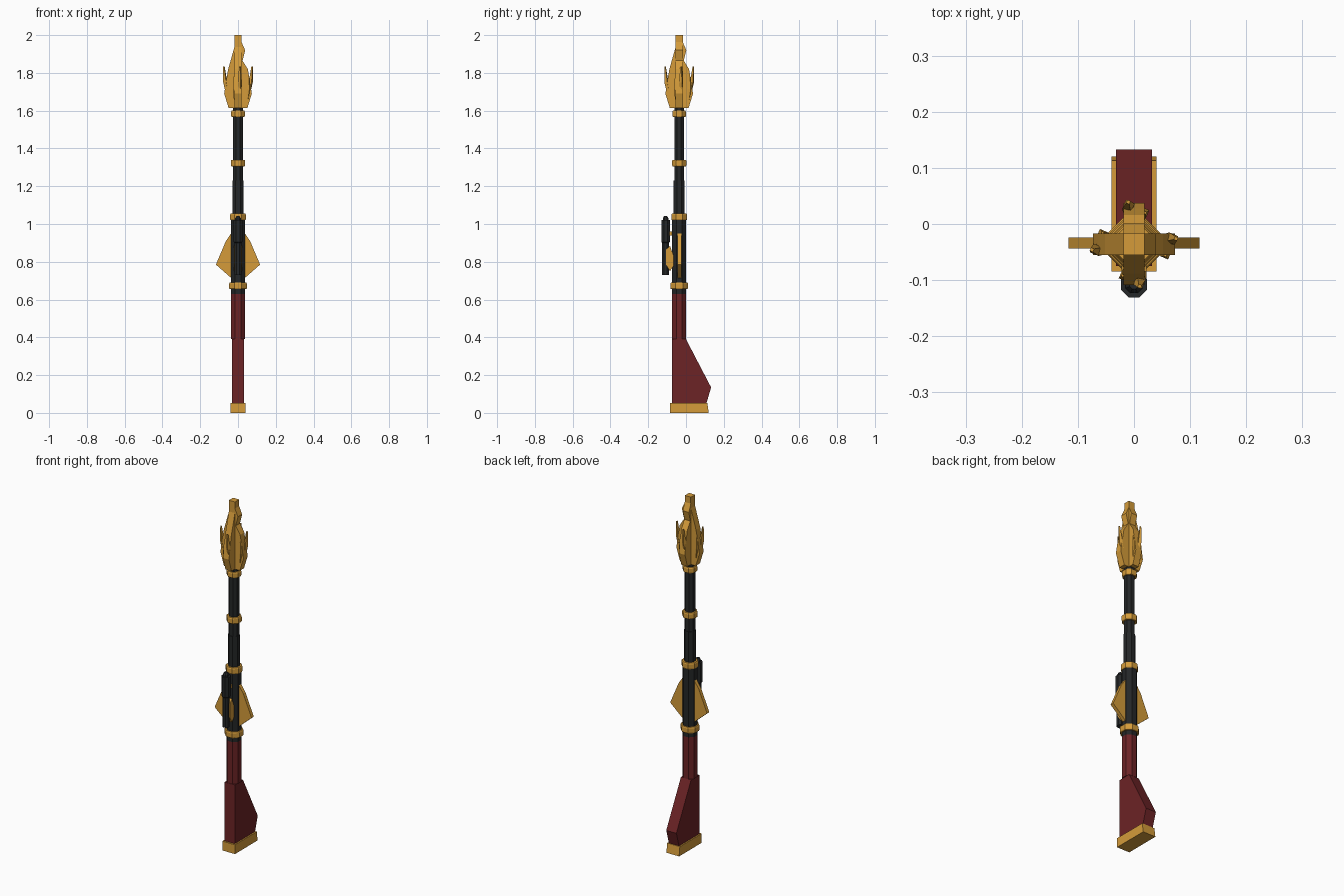
import bpy, bmesh, math
from mathutils import Vector, Matrix

cube = bpy.data.objects.get("Cube")
if cube:
    bpy.data.objects.remove(cube, do_unlink=True)

AXIS_Y = -0.036  # the barrel axis


def material(name, color):
    m = bpy.data.materials.new(name)
    m.use_nodes = True
    m.diffuse_color = (*color, 1)
    bsdf = next(n for n in m.node_tree.nodes if n.type == 'BSDF_PRINCIPLED')
    bsdf.inputs["Base Color"].default_value = (*color, 1)
    return m


GOLD = material("gold", (0.66, 0.33, 0.042))
RED = material("dark red", (0.15, 0.017, 0.019))
BLACK = material("black", (0.018, 0.020, 0.021))


def finish(name, bm, mat):
    bmesh.ops.recalc_face_normals(bm, faces=bm.faces)
    mesh = bpy.data.meshes.new(name)
    bm.to_mesh(mesh)
    bm.free()
    mesh.materials.append(mat)
    ob = bpy.data.objects.new(name, mesh)
    bpy.context.collection.objects.link(ob)
    return ob


def loft(name, rings, mat):
    """Skin a list of equal-sized closed rings and cap both ends."""
    bm = bmesh.new()
    loops = [[bm.verts.new(p) for p in ring] for ring in rings]
    for a, b in zip(loops, loops[1:]):
        for i in range(len(a)):
            j = (i + 1) % len(a)
            bm.faces.new((a[i], a[j], b[j], b[i]))
    bm.faces.new(loops[0])
    bm.faces.new(loops[-1])
    return finish(name, bm, mat)


def column(name, profile, mat, y=AXIS_Y, sides=8):
    """Upright faceted column; profile is (flat-to-centre radius, z)."""
    rings = []
    for r, z in profile:
        c = r / math.cos(math.pi / sides)
        angles = [(i + 0.5) * math.tau / sides for i in range(sides)]
        rings.append([(c * math.cos(a), y + c * math.sin(a), z) for a in angles])
    return loft(name, rings, mat)


def plate(name, outline, half, mat, turn=0.0, y=0.0):
    """Outline of (forward, z) points in the xz plane, thickened, then turned about z."""
    rot = Matrix.Rotation(turn, 3, 'Z')
    rings = [[rot @ Vector((u, s * half, z)) + Vector((0, y, 0)) for u, z in outline]
             for s in (-1, 1)]
    return loft(name, rings, mat)


# Stock and butt plate
QUARTER = math.pi / 2
plate("stock", [(-0.075, 0.04), (0.105, 0.04), (0.133, 0.135), (0.0, 0.39), (-0.075, 0.39)],
      0.032, RED, QUARTER)
plate("butt_plate", [(-0.085, 0), (0.12, 0), (0.113, 0.053), (-0.085, 0.053)],
      0.04, GOLD, QUARTER)
column("grip", [(0.037, 0.39), (0.037, 0.63)], RED)

# Receiver and barrel
column("receiver", [(0.037, 0.63), (0.037, 1.03)], BLACK)
column("lower_barrel", [(0.029, 1.03), (0.029, 1.23)], BLACK)
column("barrel", [(0.026, 1.23), (0.026, 1.63)], BLACK)

# Gold bands
for name, r, low, high in [("receiver_band", 0.047, 0.655, 0.69),
                           ("barrel_base_band", 0.042, 1.02, 1.055),
                           ("barrel_middle_band", 0.038, 1.305, 1.34),
                           ("muzzle_band", 0.036, 1.567, 1.6)]:
    column(name, [(r - 0.003, low), (r, low + 0.006), (r, high - 0.006), (r - 0.003, high)], GOLD)

# Side wings
for side, turn in (("left", 0), ("right", math.pi)):
    plate(side + "_wing", [(0.02, 0.70), (0.037, 0.715), (0.117, 0.785),
                           (0.064, 0.91), (0.037, 0.95), (0.02, 0.95)],
          0.01, GOLD, turn, AXIS_Y + 0.002)

# Scope on the front
SCOPE_Y = -0.108
column("scope", [(0.018, 0.73), (0.018, 0.90), (0.023, 0.905), (0.023, 1.02)], BLACK, SCOPE_Y)
column("scope_knob", [(0.015, 1.02), (0.015, 1.03), (0.008, 1.042)], BLACK, SCOPE_Y)
plate("scope_mount", [(-0.105, 0.785), (-0.085, 0.75), (-0.062, 0.785),
                      (-0.062, 0.82), (-0.085, 0.885), (-0.105, 0.865)],
      0.022, GOLD, QUARTER)
plate("scope_clip", [(-0.095, 0.94), (-0.065, 0.94), (-0.065, 0.96), (-0.095, 0.96)],
      0.012, GOLD, QUARTER)


# Flame head: four crossed tongues, each with side spikes
def spike(name, start, end, wide, thin, turn):
    rot = Matrix.Rotation(turn, 3, 'Z')
    mid = Vector(start).lerp(Vector(end), 0.45) + Vector((0.004, 0, 0))
    rings = []
    for p, s in ((Vector(start), wide * 0.7), (mid, wide), (Vector(end), thin)):
        ring = [p + Vector((s * dx, s * dy, 0))
                for dx, dy in ((1, 0.4), (-0.4, 1), (-1, -0.4), (0.4, -1))]
        rings.append([rot @ v + Vector((0, AXIS_Y, 0)) for v in ring])
    loft(name, rings, GOLD)


BODY = [(0, 1.615), (0.05, 1.615), (0.073, 1.69), (0.064, 1.75), (0.052, 1.82)]
CURLED = BODY + [(0.024, 1.865), (0.038, 1.92), (0.018, 1.965), (0.018, 2.0), (0, 2.0)]
STRAIGHT = BODY + [(0.018, 1.94), (0.018, 2.0), (0, 2.0)]
for i, side in enumerate(("left", "back", "right", "front")):
    turn = i * QUARTER
    plate(side + "_flame", CURLED if i < 2 else STRAIGHT, 0.019, GOLD, turn, AXIS_Y)
    spike(side + "_long_spike", (0.054, 0.010, 1.68), (0.075, 0.010, 1.835), 0.011, 0.004, turn)
    spike(side + "_short_spike", (0.050, -0.015, 1.66), (0.056, -0.020, 1.78), 0.010, 0.003, turn)
